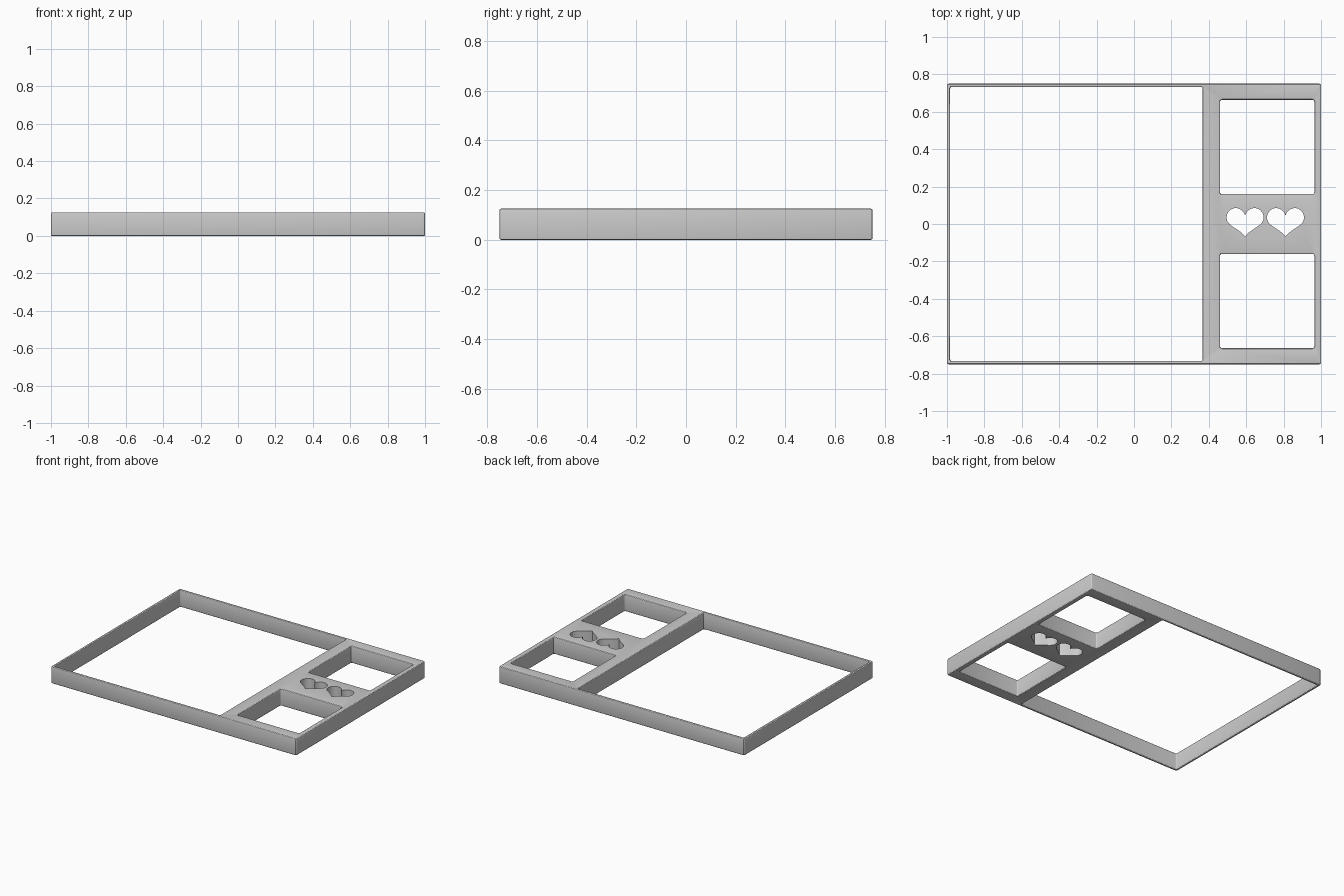
import bpy, bmesh, math
from mathutils import Vector
from mathutils.geometry import interpolate_bezier

cube = bpy.data.objects.get("Cube")
if cube:
    bpy.data.objects.remove(cube, do_unlink=True)

HEIGHT = 0.125
ROUND = 0.006      # rounding of the rims
CORNER = 0.01      # corner radius seen from above
STEPS = 3

grey = bpy.data.materials.new("plain_grey")
grey.use_nodes = True
grey.diffuse_color = (0.6, 0.6, 0.6, 1)
grey.node_tree.nodes["Principled BSDF"].inputs["Base Color"].default_value = (0.6, 0.6, 0.6, 1)


def rounded_rect(x0, x1, y0, y1, grow):
    """Outline with round corners, offset outward by grow."""
    cx, cy = (x0 + x1) / 2, (y0 + y1) / 2
    hx, hy = (x1 - x0) / 2 - CORNER, (y1 - y0) / 2 - CORNER
    points = []
    for quarter, (sx, sy) in enumerate([(1, 1), (-1, 1), (-1, -1), (1, -1)]):
        for i in range(STEPS + 1):
            a = math.pi / 2 * (quarter + i / STEPS)
            r = CORNER + grow
            points.append((cx + sx * hx + r * math.cos(a), cy + sy * hy + r * math.sin(a)))
    return points


def heart(cx):
    """Heart outline: one half from curves, the other mirrored."""
    knots = [((0, 0.045), (0.005, 0.068), (0.028, 0.085), (0.05, 0.085)),
             ((0.05, 0.085), (0.08, 0.085), (0.099, 0.06), (0.099, 0.033)),
             ((0.099, 0.033), (0.099, -0.012), (0.035, -0.02), (0, -0.067))]
    half = []
    for knot in knots:
        curve = interpolate_bezier(*[Vector((x, y, 0)) for x, y in knot], 10)
        half += [(p.x, p.y) for p in curve[:-1]]
    half.append((0, -0.067))
    outline = half + [(-x, y) for x, y in half[-2:0:-1]]
    return [(cx + x, y) for x, y in outline]


def wall(bm, rings):
    """Skin a stack of (outline, z) rings; return bottom and top edges."""
    loops = [[bm.verts.new((x, y, z)) for x, y in outline] for outline, z in rings]
    n = len(loops[0])
    for low, high in zip(loops, loops[1:]):
        for i in range(n):
            j = (i + 1) % n
            bm.faces.new((low[i], low[j], high[j], high[i]))
    return [[bm.edges.get((loop[i], loop[(i + 1) % n])) for i in range(n)]
            for loop in (loops[0], loops[-1])]


# Rounded rim profile as (inset, height), bottom to top
rim = []
for i in range(STEPS + 1):
    a = math.pi / 2 * i / STEPS
    rim.append((ROUND * (1 - math.sin(a)), ROUND * (1 - math.cos(a))))
rim += [(inset, HEIGHT - z) for inset, z in reversed(rim)]

bm = bmesh.new()
bottom_edges, top_edges = [], []

# Outer wall, large opening and two small openings
openings = [((-1, 1, -0.75, 0.75), -1),
            ((-0.983, 0.367, -0.733, 0.733), 1),
            ((0.46, 0.964, 0.16, 0.664), 1),
            ((0.46, 0.964, -0.664, -0.16), 1)]
for box, side in openings:
    low, high = wall(bm, [(rounded_rect(*box, side * inset), z) for inset, z in rim])
    bottom_edges += low
    top_edges += high

# Two heart cutouts with sharp edges
for cx in (0.594, 0.81):
    outline = heart(cx)
    low, high = wall(bm, [(outline, 0), (outline, HEIGHT)])
    bottom_edges += low
    top_edges += high

# Flat top and underside
for edges, normal in ((bottom_edges, (0, 0, -1)), (top_edges, (0, 0, 1))):
    bmesh.ops.triangle_fill(bm, use_beauty=True, edges=edges, normal=normal)
bmesh.ops.recalc_face_normals(bm, faces=bm.faces)

mesh = bpy.data.meshes.new("divider_frame")
bm.to_mesh(mesh)
bm.free()
mesh.materials.append(grey)
frame = bpy.data.objects.new("divider_frame", mesh)
bpy.context.collection.objects.link(frame)

bpy.ops.object.select_all(action="DESELECT")
frame.select_set(True)
bpy.context.view_layer.objects.active = frame
bpy.ops.object.shade_smooth_by_angle(angle=math.radians(18))
